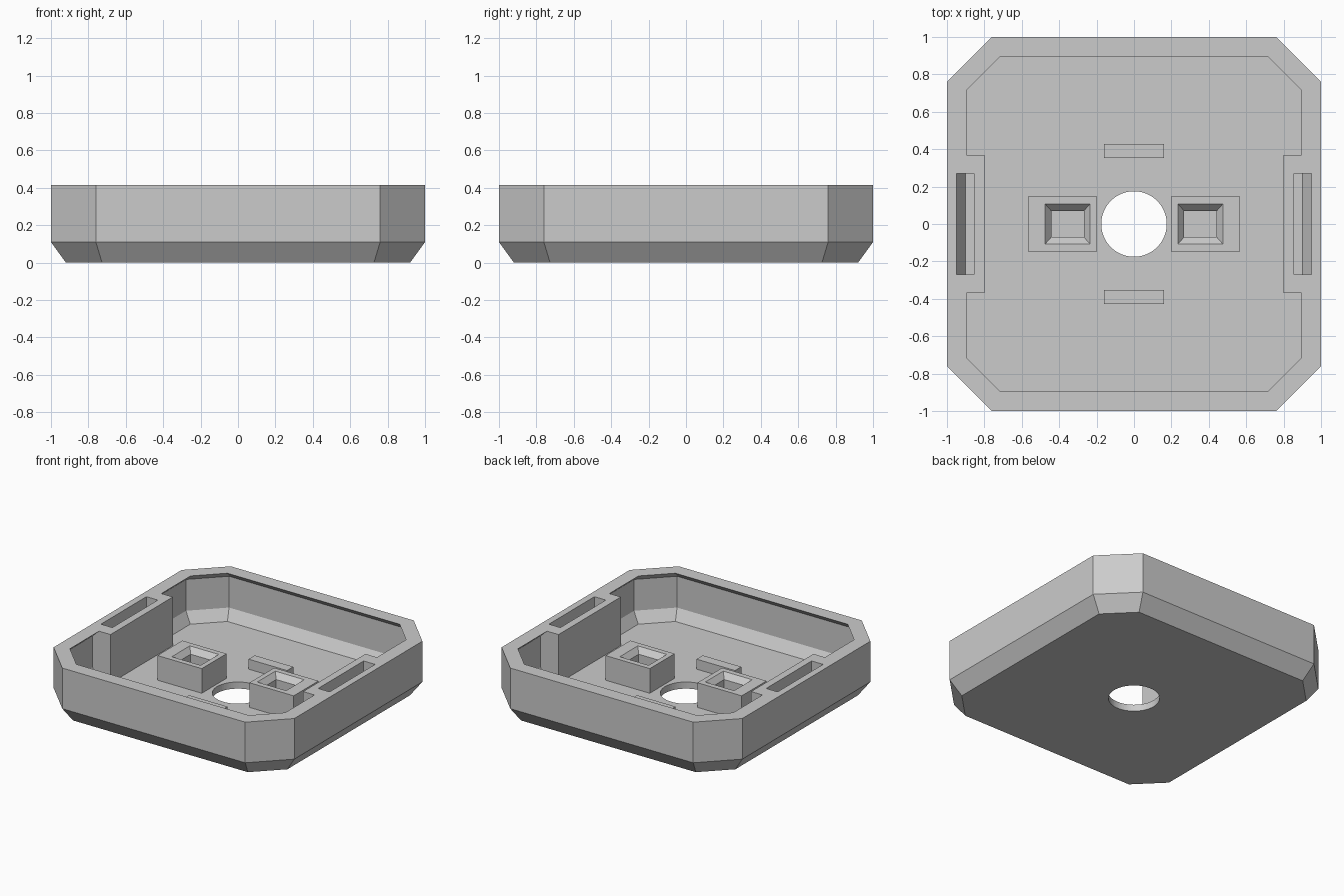
import bpy, bmesh, math

if "Cube" in bpy.data.objects:
    bpy.data.objects.remove(bpy.data.objects["Cube"], do_unlink=True)

grey = bpy.data.materials.new("plain_grey")
grey.use_nodes = True
grey.diffuse_color = (0.6, 0.6, 0.6, 1)
grey.node_tree.nodes["Principled BSDF"].inputs["Base Color"].default_value = grey.diffuse_color

TOP, FLOOR, SUNK = 0.415, 0.05, 0.03


def loft(name, rings):
    """Closed solid through a series of matching rings, capped at both ends."""
    bm = bmesh.new()
    loops = [[bm.verts.new(p) for p in ring] for ring in rings]
    for a, b in zip(loops, loops[1:]):
        for i in range(len(a)):
            j = (i + 1) % len(a)
            bm.faces.new((a[i], a[j], b[j], b[i]))
    bm.faces.new(loops[0])
    bm.faces.new(loops[-1])
    bmesh.ops.recalc_face_normals(bm, faces=bm.faces)
    mesh = bpy.data.meshes.new(name)
    bm.to_mesh(mesh)
    bm.free()
    mesh.materials.append(grey)
    obj = bpy.data.objects.new(name, mesh)
    bpy.context.collection.objects.link(obj)
    return obj


def octagon(inset, z):
    h, c = 1 - inset, 0.76 - 0.414 * inset
    return [(x, y, z) for x, y in ((h, -c), (h, c), (c, h), (-c, h),
                                   (-h, c), (-h, -c), (-c, -h), (c, -h))]


def rect(cx, cy, hx, hy, z):
    return [(cx + sx * hx, cy + sy * hy, z)
            for sx, sy in ((-1, -1), (1, -1), (1, 1), (-1, 1))]


def circle(r, z, n=64):
    return [(r * math.cos(math.tau * i / n), r * math.sin(math.tau * i / n), z)
            for i in range(n)]


def side_prism(name, side, profile, half_y):
    """Extrude an x-z profile along y, on the given side."""
    return loft(name, [[(side * x, y, z) for x, z in profile]
                       for y in (-half_y, half_y)])


def combine(target, tool, operation):
    mod = target.modifiers.new(operation.lower(), 'BOOLEAN')
    mod.operation, mod.object, mod.solver = operation, tool, 'EXACT'
    bpy.context.view_layer.objects.active = target
    bpy.ops.object.modifier_apply(modifier=mod.name)
    bpy.data.objects.remove(tool, do_unlink=True)


# Tray shell: chamfered outside, overhanging rim, chamfered inside floor
shell = loft("tray_shell", [octagon(d, z) for d, z in (
    (0.08, 0), (0, 0.11), (0, TOP), (0.105, TOP),
    (0.05, 0.365), (0.05, 0.13), (0.10, FLOOR))])

# Slotted blocks merged into the two side walls
block = ((0.80, SUNK), (0.91, SUNK), (0.975, 0.12), (0.975, TOP), (0.80, TOP))
slot = ((0.855, FLOOR), (0.90, FLOOR), (0.95, 0.13), (0.95, 0.5), (0.855, 0.5))
for side in (-1, 1):
    combine(shell, side_prism("side_block", side, block, 0.37), 'UNION')
    combine(shell, side_prism("slot_cutter", side, slot, 0.27), 'DIFFERENCE')

# Round hole in the floor
combine(shell, loft("hole_cutter", [circle(0.175, -0.1), circle(0.175, 0.2)]), 'DIFFERENCE')

# Square sockets with a bevelled mouth, either side of the hole
for side, label in ((-1, "right"), (1, "left")):
    box, pit = side * 0.382, side * 0.355
    loft(label + "_socket", [
        rect(box, 0, 0.184, 0.147, SUNK), rect(box, 0, 0.184, 0.147, 0.235),
        rect(pit, 0, 0.12, 0.107, 0.235), rect(pit, 0, 0.087, 0.07, 0.195),
        rect(pit, 0, 0.087, 0.07, FLOOR + 0.005)])

# Low bars in front of and behind the hole
for side, label in ((-1, "front"), (1, "back")):
    loft(label + "_bar", [rect(0, side * 0.391, 0.16, 0.037, z) for z in (SUNK, 0.125)])
